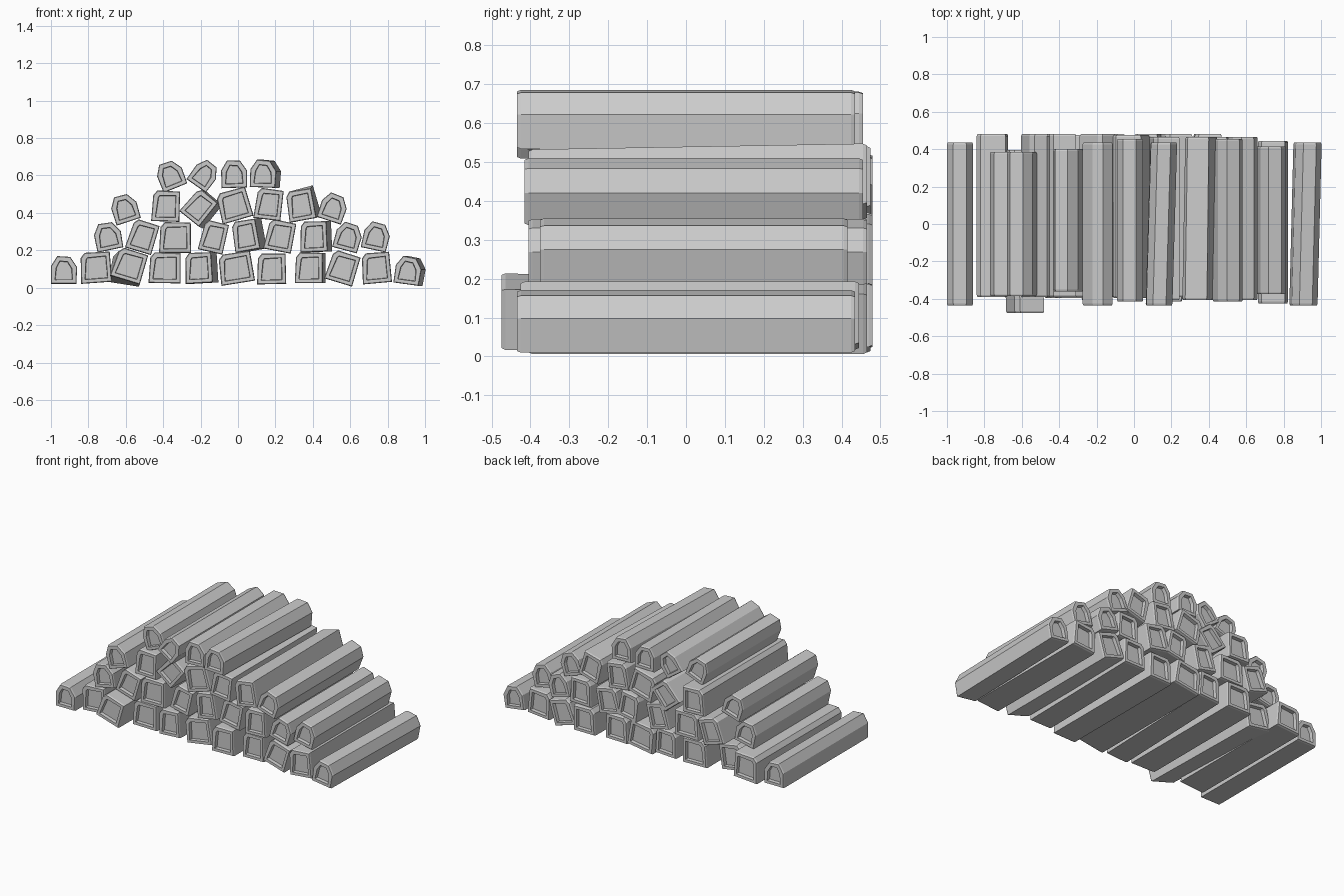
import bpy
import bmesh
from math import radians
from mathutils import Matrix, Vector

cube = bpy.data.objects.get("Cube")
if cube:
    bpy.data.objects.remove(cube, do_unlink=True)

# Single flat colour
grey = bpy.data.materials.new("pale_grey")
grey.use_nodes = True
colour = (0.6, 0.6, 0.6, 1)
grey.diffuse_color = colour
grey.node_tree.nodes["Principled BSDF"].inputs["Base Color"].default_value = colour

# Cross-sections in unit size: a split log with one cut corner, and a log with a rounded top
PROFILES = {
    "split": [(-.52, -.5), (.52, -.48), (.49, .5), (-.35, .5), (-.49, .34)],
    "round": [(-.5, -.5), (.47, -.5), (.5, .1), (.24, .47), (-.26, .5), (-.5, .14)],
}
HEIGHTS = {"split": .165, "round": .148}
RIM = .012
counts = {}


def log(layer, kind, x, z, width, tilt, shift=0, dx=0, twist=0, dz=0, length=.87):
    """One log along y; dx, dz and twist move its back end."""
    bm = bmesh.new()
    rings = []
    for t, scale in ((0, .95), (RIM, 1), (1 - RIM, 1), (1, .95)):
        turn = Matrix.Rotation(-radians(tilt + twist * t), 3, 'Y')
        centre = Vector((x + dx * t, shift + (t - .5) * length, z + dz * t))
        rings.append([bm.verts.new(centre + turn @ Vector(
            (px * width * scale, 0, pz * HEIGHTS[kind] * scale)))
            for px, pz in PROFILES[kind]])

    # Sides
    for a, b in zip(rings, rings[1:]):
        for i in range(len(a)):
            j = (i + 1) % len(a)
            bm.faces.new((a[i], a[j], b[j], b[i]))

    # Ends with a sunken centre
    ends = [bm.faces.new(rings[0]), bm.faces.new(rings[-1])]
    bmesh.ops.recalc_face_normals(bm, faces=bm.faces)
    bmesh.ops.inset_individual(bm, faces=ends, thickness=.025)
    bmesh.ops.inset_individual(bm, faces=ends, thickness=.003, depth=-.022)

    counts[layer] = counts.get(layer, 0) + 1
    name = f"{layer}_log_{counts[layer]}"
    mesh = bpy.data.meshes.new(name)
    bm.to_mesh(mesh)
    bm.free()
    mesh.materials.append(grey)
    bpy.context.collection.objects.link(bpy.data.objects.new(name, mesh))


# Ground layer
log("ground", "round", -.93, .095, .14, 0)
log("ground", "split", -.76, .107, .16, 3, shift=.045)
log("ground", "split", -.58, .118, .16, -18, shift=-.04, dx=-.02, dz=-.02, twist=8)
log("ground", "split", -.39, .105, .165, -2, shift=.04)
log("ground", "split", -.21, .105, .14, 2, shift=.03, dx=.03)
log("ground", "split", -.01, .104, .175, 8, shift=.04)
log("ground", "split", .18, .1, .15, 0, shift=.02)
log("ground", "split", .38, .105, .145, -1, shift=.045, dx=.015)
log("ground", "split", .56, .105, .15, -18, shift=.03)
log("ground", "split", .74, .105, .15, 4, shift=.01)
log("ground", "round", .91, .092, .14, -8, dx=.022)

# Second layer
log("second", "round", -.695, .275, .145, 12, length=.77)
log("second", "split", -.51, .272, .14, -18, shift=.045)
log("second", "split", -.335, .267, .165, -1, shift=.04)
log("second", "split", -.13, .27, .13, -14, shift=.045)
log("second", "split", .04, .278, .13, 9, shift=.045, dx=.035)
log("second", "split", .225, .275, .145, -12, shift=.045)
log("second", "split", .405, .272, .14, 1, shift=.03, dx=.025)
log("second", "round", .59, .272, .14, -15, shift=.03)
log("second", "round", .74, .275, .14, -12, shift=.02, length=.79)

# Third layer
log("third", "round", -.605, .424, .14, 18, length=.77)
log("third", "split", -.385, .435, .145, -3, shift=.045)
log("third", "split", -.21, .43, .13, -40, shift=.045, dx=.025, dz=-.01)
log("third", "split", -.02, .44, .165, 15, shift=.04)
log("third", "split", .165, .445, .14, -8, shift=.03)
log("third", "split", .335, .44, .14, 9, shift=.03, dx=.02, dz=.01, twist=6)
log("third", "round", .51, .428, .14, -18, shift=.02)

# Top layer
log("top", "round", -.36, .602, .14, 22, shift=.02, length=.76)
log("top", "round", -.18, .604, .13, -35)
log("top", "round", -.02, .608, .14, 2, shift=.02)
log("top", "round", .135, .61, .14, -2, dx=.025)
